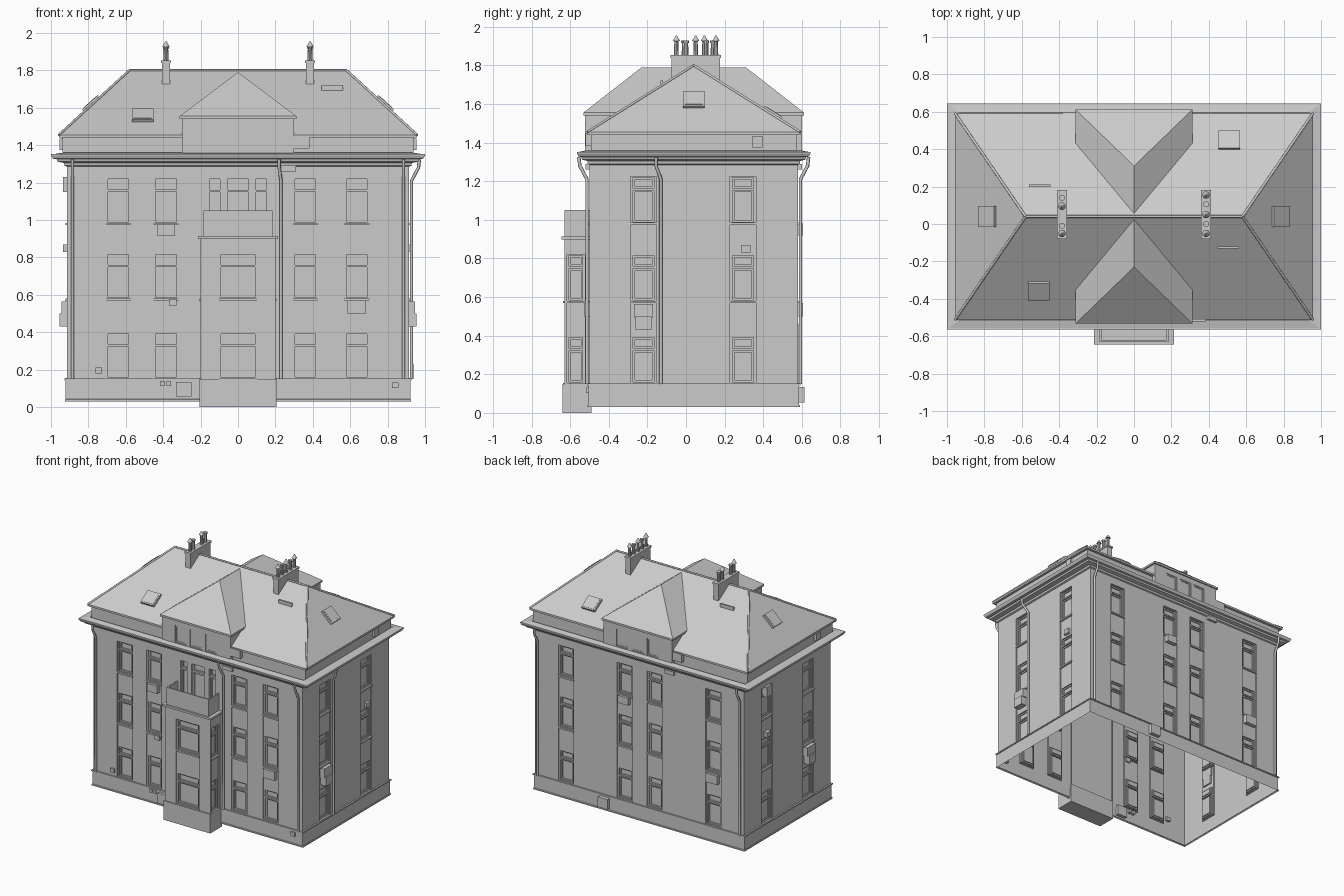
import bpy, math
from mathutils import Vector as V, Matrix, Euler

if "Cube" in bpy.data.objects:
    bpy.data.objects.remove(bpy.data.objects["Cube"])

YC = 0.04                                   # house centre line in y
UP = V((0, 0, 1))
# wall frames: base point, direction along wall, outward normal
FRONT = (V((0, -0.5, 0)), V((1, 0, 0)), V((0, -1, 0)))
BACK = (V((0, 0.58, 0)), V((-1, 0, 0)), V((0, 1, 0)))
RIGHT = (V((0.915, 0, 0)), V((0, 1, 0)), V((1, 0, 0)))
LEFT = (V((-0.915, 0, 0)), V((0, -1, 0)), V((-1, 0, 0)))

def at(fr, u, d, z):
    return fr[0] + fr[1] * u + fr[2] * d + UP * z

def mesh(name, verts, faces):
    me = bpy.data.meshes.new(name)
    me.from_pydata([tuple(v) for v in verts], [], faces)
    ob = bpy.data.objects.new(name, me)
    bpy.context.collection.objects.link(ob)
    return ob

def box(name, c, s, rot=(0, 0, 0)):
    m = Matrix.Translation(c) @ Euler(rot).to_matrix().to_4x4()
    vs = [m @ V((x * s[0] / 2, y * s[1] / 2, z * s[2] / 2))
          for z in (-1, 1) for x, y in ((-1, -1), (1, -1), (1, 1), (-1, 1))]
    return mesh(name, vs, [(3, 2, 1, 0), (4, 5, 6, 7), (0, 1, 5, 4), (1, 2, 6, 5), (2, 3, 7, 6), (3, 0, 4, 7)])

def wall_box(name, fr, u, z, w, h, d):
    s = fr[1] * w + fr[2] * (d + 0.02) + UP * h
    box(name, at(fr, u, d / 2 - 0.01, z), [abs(k) for k in s])

def lathe(name, c, prof, n=10):
    vs = [V((c[0] + r * math.cos(2 * math.pi * i / n), c[1] + r * math.sin(2 * math.pi * i / n), z))
          for r, z in prof for i in range(n)]
    fs = [(k * n + i, k * n + (i + 1) % n, (k + 1) * n + (i + 1) % n, (k + 1) * n + i)
          for k in range(len(prof) - 1) for i in range(n)]
    mesh(name, vs, fs + [tuple(range((len(prof) - 1) * n, len(prof) * n))])

def tube(name, pts, r):
    cu = bpy.data.curves.new(name, 'CURVE')
    cu.dimensions, cu.bevel_depth, cu.bevel_resolution, cu.use_fill_caps = '3D', r, 2, True
    sp = cu.splines.new('POLY')
    sp.points.add(len(pts) - 1)
    for p, q in zip(sp.points, pts):
        p.co = (*q, 1)
    tmp = bpy.data.objects.new(name + "_path", cu)
    bpy.context.collection.objects.link(tmp)
    bpy.context.view_layer.update()
    me = bpy.data.meshes.new_from_object(tmp.evaluated_get(bpy.context.evaluated_depsgraph_get()))
    bpy.data.objects.remove(tmp)
    bpy.context.collection.objects.link(bpy.data.objects.new(name, me))

def ring(name, prof, hx=0.915, hy=0.54, ky=1.0):
    # sweep an (offset, z) profile round the house rectangle
    vs = [V((sx * (hx + o), YC + sy * (hy + o * ky), z)) for o, z in prof
          for sx, sy in ((-1, -1), (1, -1), (1, 1), (-1, 1))]
    mesh(name, vs, [(k * 4 + i, k * 4 + (i + 1) % 4, k * 4 + 4 + (i + 1) % 4, k * 4 + 4 + i)
                    for k in range(len(prof) - 1) for i in range(4)])

def facade(name, fr, u0, u1, z0, z1, rects):
    # wall sheet with stepped recesses; rects are (u0, u1, z0, z1, depth)
    us = sorted({round(k, 4) for r in rects for k in r[:2]} | {u0, u1})
    zs = sorted({round(k, 4) for r in rects for k in r[2:4]} | {z0, z1})
    def depth(i, j):
        u, z, d = (us[i] + us[i + 1]) / 2, (zs[j] + zs[j + 1]) / 2, 0
        for r in rects:
            if r[0] < u < r[1] and r[2] < z < r[3]:
                d = r[4]
        return d
    vs, fs = [], []
    def quad(*ps):
        fs.append(tuple(range(len(vs), len(vs) + 4)))
        vs.extend(at(fr, u, -d, z) for u, d, z in ps)
    for i in range(len(us) - 1):
        for j in range(len(zs) - 1):
            d, a, b, c, e = depth(i, j), us[i], us[i + 1], zs[j], zs[j + 1]
            quad((a, d, c), (b, d, c), (b, d, e), (a, d, e))
            if i < len(us) - 2 and depth(i + 1, j) != d:
                f = depth(i + 1, j)
                quad((b, d, c), (b, f, c), (b, f, e), (b, d, e))
            if j < len(zs) - 2 and depth(i, j + 1) != d:
                f = depth(i, j + 1)
                quad((a, d, e), (b, d, e), (b, f, e), (a, f, e))
    mesh(name, vs, fs)

def win(u, w, z0, z1, d=0.018, e=0.026, t=0.01):
    return [(u - w / 2, u + w / 2, z0, z1, d), (u - w / 2 + t, u + w / 2 - t, z0 + t, z1 - t, e)]

def column(u, w=0.11, floors=(0.155, 0.58, 0.985)):
    rs = [(u - w / 2 - 0.012, u + w / 2 + 0.012, 0.15, floors[-1] + 0.24, 0.008)]
    for z in floors:
        rs += win(u, w, z + 0.005, z + 0.168) + win(u, w, z + 0.178, z + 0.235)
        rs.append((u - w / 2 - 0.014, u + w / 2 + 0.014, z - 0.012, z, -0.006))
    return rs

def columns(*us):
    return [r for u in us for r in column(u)]

# main walls
doors = [r for u, w in ((-0.125, 0.055), (0, 0.11), (0.125, 0.055))
         for r in win(u, w, 0.92, 1.15) + win(u, w, 1.16, 1.22)]
facade("front_wall", FRONT, -0.915, 0.915, 0.12, 1.32, columns(-0.64, -0.385, 0.36, 0.635) + doors)
facade("back_wall", BACK, -0.915, 0.915, 0.12, 1.32, columns(-0.645, -0.13, 0.13, 0.645))
facade("right_wall", RIGHT, -0.5, 0.58, 0.12, 1.32, columns(-0.22, 0.295))
facade("left_wall", LEFT, -0.58, 0.5, 0.12, 1.32, columns(0.22, -0.295))
ring("plinth", [(0.01, 0.03), (0.01, 0.04), (0.006, 0.042), (0.006, 0.142), (0.012, 0.143), (0.012, 0.152), (0, 0.152)])

# cornice, gutter and attic band
ring("cornice", [(0, 1.285), (0.012, 1.29), (0.015, 1.305), (0.05, 1.312), (0.055, 1.325), (0.075, 1.328),
                 (0.085, 1.345), (0.085, 1.352), (0.072, 1.352), (0.02, 1.36)], ky=0.765)
ring("attic_wall", [(0.022, 1.345), (0.022, 1.45)], hy=0.51)

# front bay with balcony
BAYF = (V((0, -0.63, 0)), FRONT[1], FRONT[2])
facade("bay_front", BAYF, -0.2, 0.2, 0.12, 0.91, column(0, 0.18, (0.155, 0.58)))
for s, fr in ((1, RIGHT), (-1, LEFT)):
    side = (V((0.2 * s, 0, 0)), fr[1], fr[2])
    lo, hi = sorted((-0.63 * s, -0.49 * s))
    facade("bay_side", side, lo, hi, 0.12, 0.91, column(-0.57 * s, 0.07, (0.155, 0.58)))
    box("balcony_side", (0.18 * s, -0.557, 0.98), (0.01, 0.145, 0.14))
box("bay_plinth", (0, -0.565, 0.075), (0.41, 0.15, 0.15))
box("bay_cap", (0, -0.567, 0.907), (0.43, 0.156, 0.016))
box("balcony_front", (0, -0.625, 0.98), (0.37, 0.01, 0.14))

# main hipped roof
E, R = 1.455, 1.80
ring("eaves", [(0.022, 1.44), (0.042, 1.44), (0.042, E)], hy=0.51)
cor = [V((sx * 0.957, YC + sy * 0.552, E)) for sx, sy in ((-1, -1), (1, -1), (1, 1), (-1, 1))]
rid = [V((-0.58, YC, R)), V((0.58, YC, R))]
mesh("main_roof", cor + rid, [(0, 1, 5, 4), (1, 2, 5), (2, 3, 4, 5), (3, 0, 4)])
tube("ridge_cap", rid, 0.007)
for i, c in enumerate(cor):
    tube("hip_cap", [c, rid[i in (1, 2)]], 0.007)

# hipped dormers, front and back
for s, fr in ((-1, FRONT), (1, BACK)):
    y = lambda k: YC + s * k
    dfr = (V((0, y(0.562), 0)), fr[1], fr[2])
    panes = [r for u, w in ((-0.135, 0.1), (0, 0.105), (0.13, 0.1)) for r in win(u, w, 1.365, 1.5, 0.005, 0.008)]
    facade("dormer_front", dfr, -0.3, 0.3, 1.35, 1.555, panes)
    for x in (-0.3, 0.3):
        mesh("dormer_cheek", [(x, y(0.562), 1.35), (x, y(0.25), 1.35), (x, y(0.25), 1.555), (x, y(0.562), 1.555)], [(0, 1, 2, 3)])
    vs = [V((x, y(k), z)) for z in (1.54, 1.555) for x, k in ((-0.312, 0.3), (-0.312, 0.572), (0.312, 0.572), (0.312, 0.3))]
    vs += [V((0, y(0.27), 1.79)), V((0, y(0), 1.79)), V((-0.312, y(0), 1.555)), V((0.312, y(0), 1.555))]
    fs = [(0, 1, 5, 4), (1, 2, 6, 5), (2, 3, 7, 6), (0, 3, 2, 1), (5, 6, 8), (6, 11, 9, 8), (10, 5, 8, 9)]
    mesh("dormer_roof", vs, fs if s < 0 else [f[::-1] for f in fs])

# chimneys with pots
for x, pots in ((-0.385, (-0.05, -0.01, 0.095, 0.14)), (0.385, (-0.05, 0, 0.05, 0.105, 0.155))):
    box("chimney", (x, 0.05, 1.78), (0.045, 0.25, 0.13))
    box("chimney_cap", (x, 0.05, 1.846), (0.055, 0.262, 0.014))
    for i, py in enumerate(pots):
        if i % 2:
            lathe("short_pot", (x, py), [(0.013, 1.85), (0.012, 1.915), (0.016, 1.917), (0.016, 1.93)])
        else:
            lathe("tall_pot", (x, py), [(0.013, 1.85), (0.011, 1.925), (0.02, 1.926), (0.003, 1.955)])

# roof windows: flat ones on each slope, opened leaves on the opposite halves
a, b = math.atan2(0.345, 0.552), math.atan2(0.345, 0.377)
def skylight(c, s, rot):
    nrm = Euler(rot).to_matrix() @ UP
    box("skylight_frame", V(c) + nrm * 0.004, (*s, 0.026), rot)
    box("skylight_pane", V(c) + nrm * 0.012, (s[0] - 0.02, s[1] - 0.02, 0.014), rot)
skylight((-0.51, -0.355, 1.553), (0.115, 0.11), (a, 0, 0))
skylight((0.51, 0.445, 1.547), (0.115, 0.11), (-a, 0, 0))
for s in (-1, 1):
    skylight((s * 0.78, YC, 1.617), (0.115, 0.11), (0, s * b, 0))
    box("open_roof_window", (-s * 0.505, YC + s * 0.165, 1.69), (0.115, 0.012, 0.062))

# drainpipes
for fr, u, lean in ((FRONT, -0.885, 0.0), (FRONT, 0.23, -0.01), (FRONT, 0.885, 0.0), (BACK, -0.885, 0.0),
                    (BACK, 0.885, 0.0), (RIGHT, -0.13, -0.025)):
    tube("drainpipe", [at(fr, u + lean, 0.055, 1.325), at(fr, u + lean, 0.05, 1.28), at(fr, u, 0.013, 1.21),
                       at(fr, u, 0.013, 0.15)], 0.009)

# air units, window boxes and small meter boxes on the walls: wall, u, z, width, height, depth
for fr, u, z, w, h, d in (
        (FRONT, -0.29, 0.095, 0.085, 0.08, 0.03), (BACK, -0.3, 0.095, 0.085, 0.08, 0.035),
        (FRONT, -0.745, 0.195, 0.035, 0.03, 0.012), (FRONT, 0.84, 0.117, 0.035, 0.03, 0.018),
        (FRONT, -0.405, 0.126, 0.022, 0.026, 0.015), (FRONT, -0.37, 0.126, 0.022, 0.026, 0.015),
        (FRONT, -0.385, 0.945, 0.09, 0.06, 0.025), (FRONT, 0.635, 0.535, 0.1, 0.07, 0.025),
        (FRONT, -0.35, 0.56, 0.04, 0.035, 0.015), (FRONT, 0.27, 1.275, 0.08, 0.03, 0.02),
        (BACK, 0.645, 0.535, 0.1, 0.07, 0.025), (BACK, -0.13, 0.95, 0.09, 0.06, 0.025),
        (BACK, 0.27, 1.275, 0.08, 0.03, 0.02),
        (RIGHT, -0.22, 0.465, 0.085, 0.07, 0.04), (RIGHT, -0.22, 0.53, 0.1, 0.07, 0.03),
        (RIGHT, 0.31, 0.85, 0.05, 0.04, 0.012), (LEFT, 0.22, 0.465, 0.085, 0.07, 0.04),
        (LEFT, 0.22, 0.53, 0.1, 0.07, 0.03), (LEFT, -0.295, 0.85, 0.05, 0.04, 0.02),
        (LEFT, -0.295, 1.19, 0.06, 0.08, 0.02),
        (FRONT, 0.335, 1.415, 0.095, 0.065, 0.02), (BACK, 0.335, 1.415, 0.095, 0.065, 0.02),
        (RIGHT, 0.37, 1.405, 0.05, 0.06, 0.04), (LEFT, 0.29, 1.405, 0.05, 0.06, 0.04)):
    wall_box("wall_unit", fr, u, z, w, h, d)
